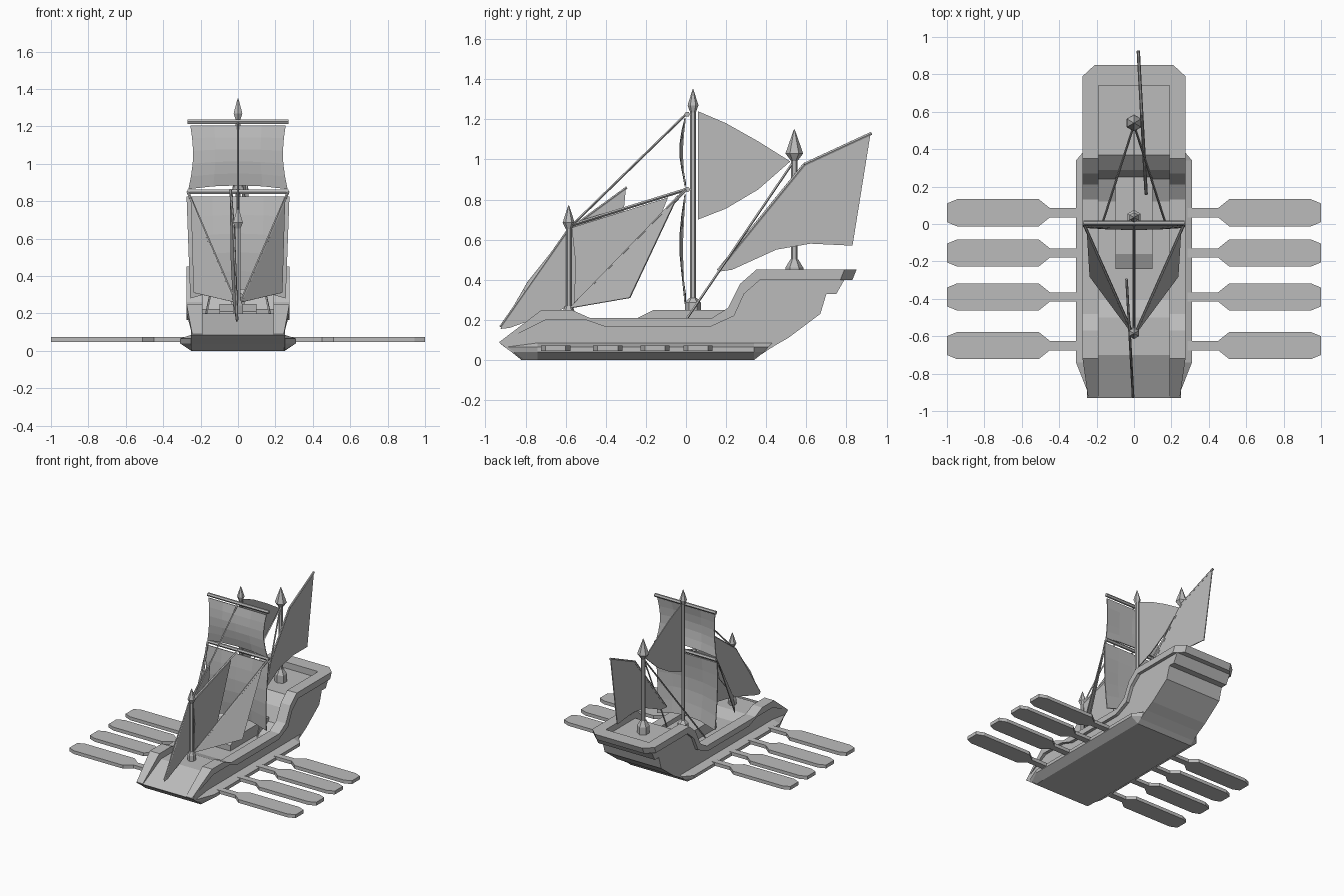
import bpy, bmesh, math
from mathutils import Vector

cube = bpy.data.objects.get("Cube")
if cube:
    bpy.data.objects.remove(cube, do_unlink=True)

GREY = (0.5, 0.5, 0.5, 1)
mat = bpy.data.materials.new("plain_grey")
mat.use_nodes = True
mat.diffuse_color = GREY
mat.node_tree.nodes["Principled BSDF"].inputs["Base Color"].default_value = GREY


def finish(name, bm, thickness=0):
    bmesh.ops.recalc_face_normals(bm, faces=bm.faces[:])
    me = bpy.data.meshes.new(name)
    bm.to_mesh(me)
    bm.free()
    me.materials.append(mat)
    ob = bpy.data.objects.new(name, me)
    bpy.context.collection.objects.link(ob)
    if thickness:
        mod = ob.modifiers.new("thickness", "SOLIDIFY")
        mod.thickness = thickness
        mod.offset = 0
    return ob


def loft(name, rings):
    """Skin between matching closed rings and cap both ends."""
    bm = bmesh.new()
    vs = [[bm.verts.new(p) for p in r] for r in rings]
    n = len(vs[0])
    for a, b in zip(vs, vs[1:]):
        for i in range(n):
            j = (i + 1) % n
            bm.faces.new((a[i], a[j], b[j], b[i]))
    bm.faces.new(vs[0][::-1])
    bm.faces.new(vs[-1])
    return finish(name, bm)


def side_prism(name, profile, x0, x1):
    return loft(name, [[(x, y, z) for y, z in profile] for x in (x0, x1)])


def flat_prism(name, outline, z0, z1):
    return loft(name, [[(x, y, z) for x, y in outline] for z in (z0, z1)])


def turned(name, x, y, profile, sides=6):
    """Faceted upright turning from (radius, z) pairs."""
    rings = []
    for r, z in profile:
        rings.append([(x + r * math.cos(math.tau * i / sides + math.pi / 6),
                       y + r * math.sin(math.tau * i / sides + math.pi / 6), z)
                      for i in range(sides)])
    return loft(name, rings)


def rod(name, a, b, radius, sides=6):
    a, b = Vector(a), Vector(b)
    q = (b - a).to_track_quat("Z", "Y")
    ring = [q @ Vector((radius * math.cos(math.tau * i / sides),
                        radius * math.sin(math.tau * i / sides), 0)) for i in range(sides)]
    return loft(name, [[p + v for v in ring] for p in (a, b)])


def sheet(name, points, thickness=0.007):
    bm = bmesh.new()
    bm.faces.new([bm.verts.new(p) for p in points])
    return finish(name, bm, thickness)


# Lower hull with its flared side ledge
levels = [(0, -0.82, 0.34, 0.25), (0.04, -0.87, 0.39, 0.31),
          (0.065, -0.905, 0.41, 0.31), (0.085, -0.93, 0.43, 0.25)]
rings = []
for z, bow, stern, half in levels:
    right = [(0.245, bow), (half, -0.74), (half, 0.34), (0.25, stern)]
    rings.append([(x, y, z) for x, y in right] + [(-x, y, z) for x, y in reversed(right)])
loft("lower_hull", rings)

# Upper hull and deck
deck = [(-0.93, 0.085), (-0.70, 0.2), (-0.5, 0.2), (-0.4, 0.165), (0.12, 0.165),
        (0.24, 0.22), (0.29, 0.33), (0.37, 0.4)]
stern = [(0.79, 0.4), (0.75, 0.33), (0.70, 0.33), (0.67, 0.23), (0.51, 0.11),
         (0.44, 0.07), (0.34, 0.005), (-0.82, 0.005)]
side_prism("upper_hull", deck + stern, -0.25, 0.25)

# Raised rails along both sides and around the stern
rail_top = [(-0.93, 0.09), (-0.72, 0.25), (-0.57, 0.25), (-0.48, 0.21), (0.13, 0.21),
            (0.21, 0.26), (0.27, 0.38), (0.35, 0.45)]
rail = deck + [(0.74, 0.4), (0.74, 0.45)] + rail_top[::-1]
for side, s in (("left", 1), ("right", -1)):
    ob = side_prism(side + "_rail", rail, s * 0.19, s * 0.275)
    for v in ob.data.vertices:
        if v.co.y < -0.9 and abs(v.co.x) > 0.2:
            v.co.x = s * 0.245
loft("stern_rail", [[(x, y - back * (y > 0.78), z) for x, y in
                     ((-0.275, 0.74), (0.275, 0.74), (0.275, 0.79), (0.21, 0.85),
                      (-0.21, 0.85), (-0.275, 0.79))]
                    for z, back in ((0.4, 0.02), (0.45, 0))])

# Hatch house amidships
side_prism("deck_hatch", [(-0.24, 0.16), (-0.24, 0.21), (-0.16, 0.25), (0.25, 0.25),
                          (0.25, 0.16)], -0.1, 0.1)

# Oars
blade = [(0.24, 0.025), (0.45, 0.025), (0.51, 0.073), (0.945, 0.073), (1.0, 0.05)]
for i, y in enumerate((0.06, -0.155, -0.39, -0.65)):
    for side, s in (("left", 1), ("right", -1)):
        outline = [(s * x, y + w) for x, w in blade] + [(s * x, y - w) for x, w in blade[::-1]]
        flat_prism(f"{side}_oar_{i + 1}", outline, 0.046, 0.073)


# Masts with bases and spear finials
def mast(name, y, foot, neck, wide, tip, r, r_base, r_tip, base_h):
    turned(name + "_base", 0, y, [(r_base, foot - 0.04), (r_base, foot + base_h * 0.6),
                                  (r * 1.3, foot + base_h)])
    turned(name, 0, y, [(r, foot), (r, neck)])
    turned(name + "_finial", 0, y, [(r * 0.9, neck - 0.01), (r_tip, wide), (0.002, tip)])


mast("main_mast", 0.035, 0.25, 1.24, 1.27, 1.35, 0.014, 0.04, 0.027, 0.06)
mast("front_mast", -0.585, 0.2, 0.66, 0.685, 0.77, 0.014, 0.03, 0.03, 0.07)
mast("rear_mast", 0.54, 0.4, 1.0, 1.03, 1.15, 0.016, 0.045, 0.044, 0.1)

# Yards on the main mast
for name, z in (("upper_yard", 1.225), ("lower_yard", 0.85)):
    rod(name, (-0.27, 0.006, z), (0.27, 0.006, z), 0.014)


# Billowed square sails
def square_sail(name, z0, z1, waist, top, bottom, sag):
    bm = bmesh.new()
    nx, nz = 4, 5
    grid = []
    for k in range(nz + 1):
        t = k / nz
        bulge = math.sin(math.pi * t)
        half = bottom + (top - bottom) * t - waist * bulge
        row = []
        for i in range(nx + 1):
            u = 2 * i / nx - 1
            z = z0 + (z1 - z0) * t + sag * (1 - u * u) * (1 - t)
            row.append(bm.verts.new((u * half, -0.004 - bulge * (0.014 + 0.012 * (1 - u * u)), z)))
        grid.append(row)
    for a, b in zip(grid, grid[1:]):
        for i in range(nx):
            bm.faces.new((a[i], a[i + 1], b[i + 1], b[i]))
    finish(name, bm, 0.007)


square_sail("upper_square_sail", 0.865, 1.205, 0.02, 0.255, 0.265, 0.02)
square_sail("lower_square_sail", 0.28, 0.825, 0.0, 0.275, 0.255, 0.05)


# Fore-and-aft sails, slightly skewed from the centre line
def lateen(name, points, y0, x0, slope):
    sheet(name, [(x0 + slope * (y - y0), y, z) for y, z in points])


lateen("front_lateen_sail",
       [(-0.925, 0.155), (-0.79, 0.39), (-0.59, 0.64), (-0.3, 0.855), (-0.31, 0.75),
        (-0.36, 0.5), (-0.57, 0.27), (-0.88, 0.16)], -0.925, -0.005, -0.055)
lateen("rear_lateen_sail",
       [(0.16, 0.44), (0.4, 0.75), (0.59, 0.97), (0.92, 1.13), (0.83, 0.57), (0.62, 0.58),
        (0.45, 0.55), (0.23, 0.45)], 0.16, 0.065, -0.055)
lateen("main_staysail",
       [(0.06, 1.24), (0.2, 1.18), (0.36, 1.09), (0.52, 0.99), (0.36, 0.85), (0.2, 0.755),
        (0.06, 0.7)], 0, 0, 0)
lateen("front_staysail",
       [(-0.57, 0.66), (-0.09, 0.81), (-0.29, 0.31), (-0.56, 0.26), (-0.55, 0.48)], 0, 0, 0)

# Lateen spars
rod("front_spar_lower", (-0.005, -0.925, 0.165), (-0.023, -0.59, 0.645), 0.007)
rod("front_spar_upper", (-0.023, -0.59, 0.645), (-0.04, -0.295, 0.86), 0.007)
rod("rear_spar_lower", (0.065, 0.16, 0.445), (0.041, 0.59, 0.975), 0.009)
rod("rear_spar_upper", (0.041, 0.59, 0.975), (0.023, 0.925, 1.13), 0.009)

# Side jibs with their spars, and the stays
for side, s in (("left", 1), ("right", -1)):
    sheet(side + "_jib", [(s * 0.02, -0.57, 0.26), (s * 0.25, -0.04, 0.82),
                          (s * 0.235, -0.28, 0.31)])
    rod(side + "_jib_spar", (s * 0.268, 0, 0.85), (s * 0.01, -0.58, 0.25), 0.008)
    rod(side + "_rear_stay", (s * 0.17, 0.0, 0.2), (0, 0.53, 0.98), 0.006, 4)
rod("upper_fore_stay", (0, 0, 1.225), (0, -0.58, 0.66), 0.006, 4)
rod("lower_fore_stay", (0, 0, 0.85), (0, -0.58, 0.67), 0.008, 4)
